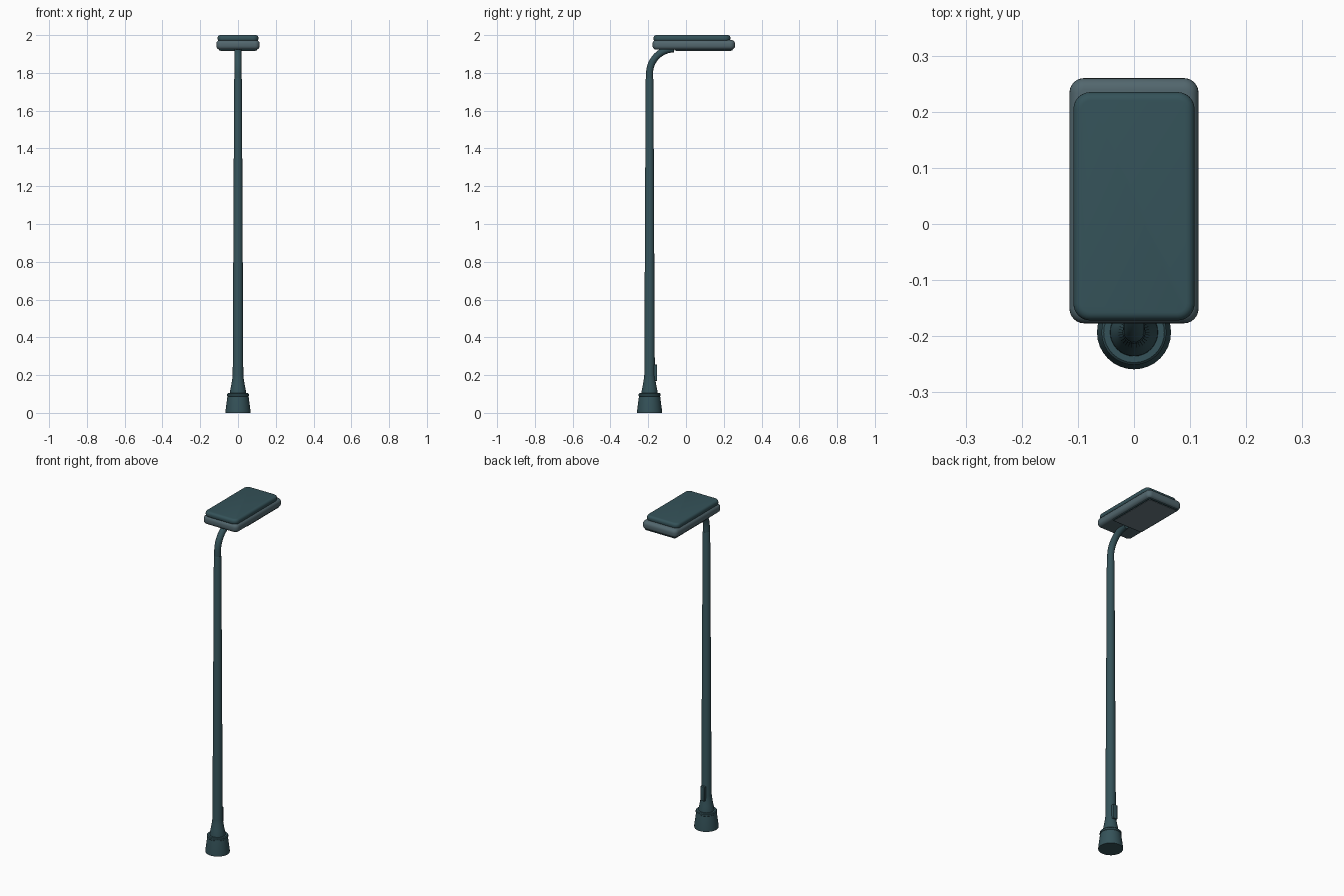
import bpy, bmesh, math

if "Cube" in bpy.data.objects:
    bpy.data.objects.remove(bpy.data.objects["Cube"])

POLE_Y = -0.193


def material(name, rgb):
    m = bpy.data.materials.new(name)
    m.diffuse_color = (*rgb, 1)
    m.use_nodes = True
    m.node_tree.nodes["Principled BSDF"].inputs["Base Color"].default_value = m.diffuse_color
    return m


TEAL = material("dark_teal", (0.035, 0.085, 0.1))
SLATE = material("slate", (0.085, 0.135, 0.155))
GLASS = material("lens_grey", (0.15, 0.2, 0.23))


def finish(name, bm, mat, angle=35):
    bmesh.ops.recalc_face_normals(bm, faces=bm.faces)
    me = bpy.data.meshes.new(name)
    bm.to_mesh(me)
    bm.free()
    me.materials.append(mat)
    ob = bpy.data.objects.new(name, me)
    bpy.context.collection.objects.link(ob)
    bpy.ops.object.select_all(action='DESELECT')
    ob.select_set(True)
    bpy.context.view_layer.objects.active = ob
    bpy.ops.object.shade_smooth_by_angle(angle=math.radians(angle))
    return ob


def skin(bm, rings):
    """Join rings of vertices into a closed tube with end caps."""
    n = len(rings[0])
    for a, b in zip(rings, rings[1:]):
        for i in range(n):
            j = (i + 1) % n
            bm.faces.new((a[i], a[j], b[j], b[i]))
    bm.faces.new(rings[0])
    bm.faces.new(rings[-1])


def lathe(name, profile, mat, n=32):
    bm = bmesh.new()
    skin(bm, [[bm.verts.new((r * math.cos(2 * math.pi * i / n),
                             POLE_Y + r * math.sin(2 * math.pi * i / n), z))
               for i in range(n)] for r, z in profile])
    return finish(name, bm, mat)


def rounded_box(name, lo, hi, corner, edge, mat):
    """Box with rounded upright corners, then rounded rims."""
    bm = bmesh.new()
    bmesh.ops.create_cube(bm, size=1)
    for v in bm.verts:
        v.co = [(a + b) / 2 + c * (b - a) for a, b, c in zip(lo, hi, v.co)]
    upright = [e for e in bm.edges if abs(e.verts[0].co.z - e.verts[1].co.z) > 1e-4]
    bmesh.ops.bevel(bm, geom=upright, offset=corner, segments=6, profile=0.5, affect='EDGES')
    if edge:
        rim = [e for e in bm.edges if abs(e.verts[0].co.z - e.verts[1].co.z) < 1e-5]
        bmesh.ops.bevel(bm, geom=rim, offset=edge, segments=5, profile=0.5, affect='EDGES')
    return finish(name, bm, mat, 40)


# Foot and tapered pole
lathe("base_foot", [(0.066, 0), (0.066, 0.012), (0.056, 0.088), (0.058, 0.09),
                    (0.058, 0.1), (0.054, 0.104), (0.03, 0.104)], TEAL)
lathe("pole", [(0.043, 0.1), (0.042, 0.115), (0.037, 0.14), (0.031, 0.175),
               (0.028, 0.2), (0.0205, 1.765), (0.019, 1.77)], TEAL)

# Curved arm from the pole top into the lamp head
bm = bmesh.new()
R, r, n = 0.13, 0.0185, 24
path = [(POLE_Y, 1.75, 0)]
path += [(POLE_Y + R - R * math.cos(t), 1.797 + R * math.sin(t), t)
         for t in (math.radians(90 * k / 12) for k in range(13))]
rings = []
for y, z, t in path:
    ring = []
    for i in range(n):
        a = 2 * math.pi * i / n
        s = r * math.sin(a)
        ring.append(bm.verts.new((r * math.cos(a), y + s * math.cos(t), z - s * math.sin(t))))
    rings.append(ring)
skin(bm, rings)
finish("curved_arm", bm, TEAL)

# Access hatch low on the pole
rounded_box("access_hatch", (-0.014, -0.175, 0.17), (0.014, -0.153, 0.255), 0.003, 0.002, TEAL)

# Lamp head: lower housing, upper lid, lens frame and lens
rounded_box("lower_housing", (-0.115, -0.177, 1.923), (0.115, 0.26, 1.974), 0.026, 0.02, SLATE)
rounded_box("upper_lid", (-0.108, -0.172, 1.966), (0.108, 0.235, 2.0), 0.03, 0.0145, TEAL)
rounded_box("lens_frame", (-0.1, -0.06, 1.919), (0.1, 0.247, 1.935), 0.006, 0, TEAL)
rounded_box("lens", (-0.092, -0.052, 1.917), (0.092, 0.239, 1.93), 0.005, 0, GLASS)
